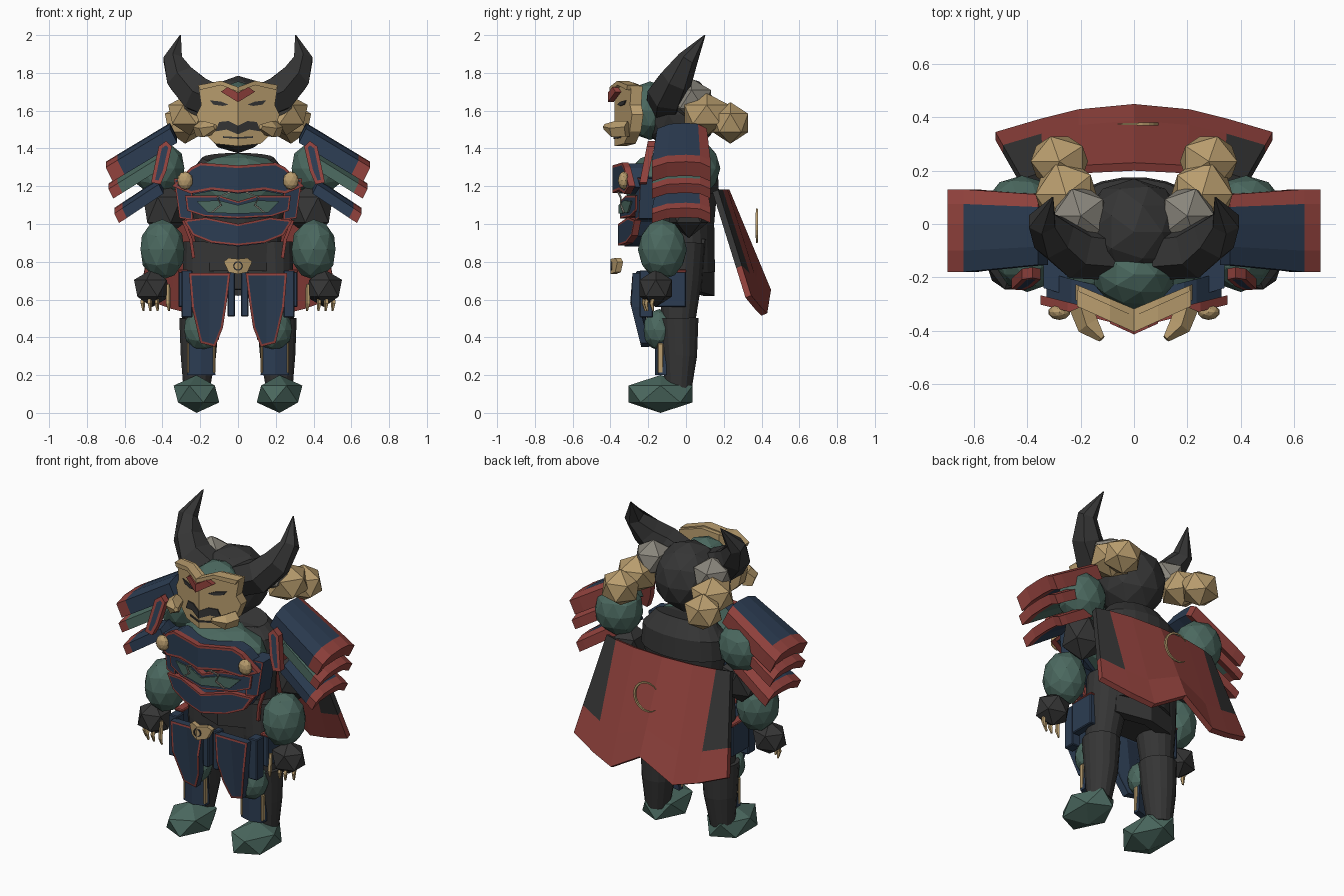
import bpy, bmesh, math
from mathutils import Vector, Matrix

if "Cube" in bpy.data.objects:
    bpy.data.objects.remove(bpy.data.objects["Cube"], do_unlink=True)


def material(name, rgb):
    m = bpy.data.materials.new(name)
    m.use_nodes = True
    m.diffuse_color = (*rgb, 1)
    node = next(n for n in m.node_tree.nodes if n.type == 'BSDF_PRINCIPLED')
    node.inputs["Base Color"].default_value = (*rgb, 1)
    node.inputs["Roughness"].default_value = 0.9
    return m


BLUE = material("navy blue", (.025, .046, .085))
RED = material("brick red", (.29, .055, .047))
GREEN = material("sage green", (.07, .14, .115))
DARK = material("charcoal", (.036, .036, .036))
TAN = material("tan", (.48, .335, .155))
GREY = material("warm grey", (.25, .235, .2))


def finish(bm, name, mats, mirror=False):
    bmesh.ops.recalc_face_normals(bm, faces=bm.faces)
    me = bpy.data.meshes.new(name)
    bm.to_mesh(me)
    bm.free()
    for m in mats:
        me.materials.append(m)
    ob = bpy.data.objects.new(name, me)
    bpy.context.collection.objects.link(ob)
    if mirror:
        ob.modifiers.new("Mirror", 'MIRROR').use_mirror_merge = False


def ball(name, centre, size, mat, detail=2, mirror=True):
    bm = bmesh.new()
    mx = Matrix.Translation(centre) @ Matrix.Diagonal((*size, 1))
    bmesh.ops.create_icosphere(bm, subdivisions=detail, radius=1, matrix=mx)
    finish(bm, name, [mat], mirror)


def block(name, centre, size, mat, mirror=True):
    bm = bmesh.new()
    bmesh.ops.create_cube(bm, size=1, matrix=Matrix.Translation(centre) @ Matrix.Diagonal((*size, 1)))
    bmesh.ops.bevel(bm, geom=bm.edges[:], offset=.005, segments=1, affect='EDGES')
    finish(bm, name, [mat], mirror)


def tube(name, path, radii, sides, mat, mirror=True, squash=1):
    """Loft rings along a path; squash flattens the rings front to back."""
    bm = bmesh.new()
    pts = [Vector(p) for p in path]
    rings = []
    for i, p in enumerate(pts):
        t = (pts[min(i + 1, len(pts) - 1)] - pts[max(i - 1, 0)]).normalized()
        a = t.cross(Vector((0, 1, 0))).normalized()
        b = t.cross(a)
        ring = []
        for k in range(sides):
            ang = math.tau * (k + .5) / sides
            ring.append(bm.verts.new(p + radii[i] * (a * math.cos(ang) + b * math.sin(ang) * squash)))
        rings.append(ring)
    for r, q in zip(rings, rings[1:]):
        for k in range(sides):
            n = (k + 1) % sides
            bm.faces.new((r[k], r[n], q[n], q[k]))
    bm.faces.new(rings[0])
    bm.faces.new(rings[-1])
    finish(bm, name, [mat], mirror)


def thicken(bm, offset):
    out = bmesh.ops.extrude_face_region(bm, geom=bm.faces[:])
    bmesh.ops.translate(bm, vec=offset, verts=[v for v in out["geom"] if isinstance(v, bmesh.types.BMVert)])


def panel(name, outline, depth, thick, mats, border=0, cuts=(), mirror=False, wall=0):
    """Upright plate from an x,z outline, with a border strip, bent by depth(x, z)."""
    bm = bmesh.new()
    face = bm.faces.new([bm.verts.new((x, 0, z)) for x, z in outline])
    bm.normal_update()
    if border:
        rim = bmesh.ops.inset_region(bm, faces=[face], thickness=border, use_boundary=True, use_even_offset=True)
        for f in rim["faces"]:
            f.material_index = 1
    for x in cuts:
        bmesh.ops.bisect_plane(bm, geom=bm.verts[:] + bm.edges[:] + bm.faces[:],
                               plane_co=(x, 0, 0), plane_no=(1, 0, 0))
    for v in bm.verts:
        v.co.y = depth(v.co.x, v.co.z)
    front = set(bm.faces)
    thicken(bm, (0, thick, 0))
    for f in bm.faces:
        if f not in front:
            f.material_index = wall
    finish(bm, name, mats, mirror)


def sheet(name, rows, offset, mats, rule, mirror=False):
    """Grid of quads thickened by an offset; rule(row, column) picks the material."""
    bm = bmesh.new()
    g = [[bm.verts.new(p) for p in row] for row in rows]
    for i in range(len(g) - 1):
        for j in range(len(g[0]) - 1):
            f = bm.faces.new((g[i][j], g[i][j + 1], g[i + 1][j + 1], g[i + 1][j]))
            f.material_index = rule(i, j)
    thicken(bm, offset)
    finish(bm, name, mats, mirror)


def both(half):
    """Complete a right-hand outline with its mirror image."""
    return half + [(-x, z) for x, z in reversed(half) if x > 0]


def vee(front, slope):
    """Depth rule for a plate folded along its centre line."""
    return lambda x, z: front + slope * abs(x)


# Legs and feet
tube("thighs", [(.17, -.02, .9), (.18, -.03, .7), (.2, -.04, .48)], [.12, .115, .09], 16, DARK)
tube("shins", [(.205, -.04, .5), (.21, -.035, .3), (.22, -.04, .12)], [.108, .095, .07], 16, DARK)
ball("feet", (.22, -.135, .1), (.135, .2, .1), GREEN, 1)
ball("knees", (.19, -.14, .44), (.1, .09, .11), GREEN)
panel("shin_guards", [(.12, .2), (.13, .42), (.26, .42), (.27, .2)],
      lambda x, z: -.165 + .3 * abs(x - .195), .04, [BLUE], 0, (.195,), True)
for x in (.126, .264):
    block("shin_guard_edges", (x, -.135, .29), (.012, .03, .16), TAN)

# Torso, collar and tail of the coat
tube("torso", [(0, .02, .74), (0, .01, 1), (0, .01, 1.2), (0, .01, 1.28), (0, .01, 1.34)],
     [.225, .235, .265, .255, .19], 20, DARK, False, .6)
tube("collar", [(0, .02, 1.16), (0, .02, 1.27), (0, 0, 1.35)], [.27, .26, .19], 20, DARK, False, .58)
sheet("coat_tail", [[(-.2, .1, .92), (0, .15, .92), (.2, .1, .92)],
                    [(-.2, .08, .64), (0, .15, .62), (.2, .08, .64)]], (0, -.06, 0), [DARK], lambda i, j: 0)
block("hips", (0, -.03, .74), (.32, .2, .18), DARK, False)
ball("chest", (0, -.15, 1.2), (.29, .18, .175), GREEN, 2, False)

# Chest armour in overlapping tiers
UPPER = both([(0, 1.31), (.2, 1.325), (.25, 1.3), (.35, 1.2), (.25, 1.16), (.14, 1.18), (0, 1.165)])
MIDDLE = both([(0, 1.12), (.1, 1.15), (.28, 1.15), (.27, 1.07), (.18, 1.04), (0, 1.03)])
LOWER = both([(0, 1.0), (.17, 1.035), (.29, 1.02), (.24, .94), (.14, .9), (0, .885)])
for label, outline, front, slope, border in (("upper", UPPER, -.39, .25, .014), ("middle", MIDDLE, -.35, .3, .009),
                                             ("lower", LOWER, -.36, .3, .011)):
    panel(label + "_breastplate", outline, vee(front, slope), .035, [BLUE, RED], border, (0,), False, 1)
    panel(label + "_backing", [(x * .94, z - .004) for x, z in outline], vee(front + .035, slope), .09, [BLUE], 0, (0,))
panel("middle_inlay", both([(0, 1.055), (.16, 1.06), (.22, 1.12), (.1, 1.125), (0, 1.1)]),
      vee(-.358, .3), .009, [GREEN], 0, (0,))
ball("breast_studs", (.28, -.33, 1.23), (.042, .03, .048), TAN)
tube("chest_cords", [(.04, -.36, 1.17), (.11, -.345, 1.14), (.09, -.345, 1.1), (.14, -.33, 1.06)], [.006] * 4, 4, GREY)
panel("rib_guards", [(.24, 1.02), (.31, 1.03), (.34, 1.24), (.24, 1.25)],
      lambda x, z: -.27 + .3 * (x - .24), .12, [BLUE, RED], .008, (), True)
tube("waist_trim", [(.29, -.16, 1.02), (.25, -.15, .92), (.235, -.14, .82)], [.012] * 3, 4, RED)
panel("waist_plate", both([(0, .9), (.2, .9), (.2, .75), (0, .75)]), vee(-.2, .4), .08, [DARK], 0, (0,))
panel("collar_tabs", [(.35, 1.41), (.38, 1.44), (.42, 1.41), (.46, 1.22), (.41, 1.21), (.38, 1.28)],
      lambda x, z: -.25 + .2 * (z - 1.2), .04, [BLUE, RED], .018, (), True, 1)

# Belt buckle and hanging skirt plates
panel("buckle", both([(0, .815), (.05, .82), (.075, .8), (.05, .745), (0, .735)]), vee(-.4, .5), .03, [TAN], 0, (0,))
tube("buckle_ring", [(.022 * math.cos(a), -.395, .778 + .022 * math.sin(a))
                     for a in [math.tau * k / 12 for k in range(13)]], [.005] * 13, 4, DARK, False)
panel("front_tassets", [(.04, .74), (.26, .74), (.245, .56), (.2, .37), (.12, .35), (.08, .45), (.06, .58)],
      lambda x, z: -.3 + .25 * abs(z - .6) * (1 if z < .6 else .5), .045, [BLUE, RED], .012, (.15,), True)
block("inner_straps", (.035, -.24, .63), (.04, .05, .24), BLUE)
block("outer_straps", (.27, -.21, .63), (.06, .07, .25), BLUE)
block("hip_plates", (.29, -.08, .655), (.05, .16, .19), BLUE)
block("hip_plate_trim", (.29, -.08, .75), (.056, .166, .016), RED)

# Arms, hands and claws
ball("shoulders", (.42, .05, 1.295), (.143, .132, .15), GREEN)
ball("upper_arms", (.39, .015, 1.075), (.125, .12, .15), DARK, 1)
ball("forearms", (.4, -.125, .865), (.122, .13, .16), GREEN)
ball("hands", (.455, -.16, .66), (.107, .1, .1), DARK, 1)
for x, y in ((.43, -.2), (.468, -.2), (.505, -.17), (.37, -.21)):
    tube("claws", [(x, y, .68 if x < .4 else .62), (x, y - .012, .58), (x - .004, y - .004, .54)],
         [.011, .013, .006], 5, TAN)

# Layered shoulder guards
COLUMNS = ((-.18, .03), (-.1, .005), (0, 0), (.075, .005), (.13, .03))
for label, (x0, z0), (x1, z1), thick, mat in (("top", (.36, 1.535), (.7, 1.33), .075, BLUE),
                                              ("middle", (.42, 1.38), (.685, 1.215), .05, GREEN),
                                              ("bottom", (.42, 1.24), (.655, 1.085), .05, BLUE)):
    rows = []
    for t, wide in ((0, .85), (.82, 1), (1, 1)):
        rows.append([(x0 + (x1 - x0) * t, y * wide, z0 + (z1 - z0) * t - drop) for y, drop in COLUMNS])
    sheet(label + "_shoulder_guards", rows, (-.5 * thick, 0, -thick), [mat, RED],
          lambda i, j: int(i == 1 or j == 3), True)

# Cape with dark side strips
TOP = ((0, .2, 1.17), (.2, .19, 1.17), (.34, .165, 1.17), (.42, .14, 1.17))
LOW = ((0, .42, .64), (.21, .4, .515), (.35, .365, .55), (.52, .315, .61))
rows = []
for t in (0, .72, 1):
    half = [Vector(a).lerp(Vector(b), t) for a, b in zip(TOP, LOW)]
    rows.append([Vector((-p.x, p.y, p.z)) for p in half[:0:-1]] + half)
sheet("cape", rows, (0, .03, .012), [RED, DARK], lambda i, j: int(i == 0 and j in (0, 5)))
arc = [math.radians(-130 + 265 * k / 16) for k in range(17)]
tube("cape_crescent", [(.085 * math.cos(a), .375, .99 + .088 * math.sin(a)) for a in arc],
     [.003 + .006 * math.sin(math.pi * k / 16) for k in range(17)], 4, TAN, False)

# Head, horns and hair
ball("head", (0, -.03, 1.58), (.2, .2, .205), DARK, 2, False)
ball("face", (0, -.19, 1.6), (.155, .13, .155), GREEN, 2, False)
tube("horns", [(.1, -.11, 1.64), (.22, -.1, 1.69), (.3, -.05, 1.77), (.345, .01, 1.87), (.305, .1, 2)],
     [.1, .106, .088, .056, .003], 6, DARK)
ball("hair_roots", (.2, .03, 1.66), (.115, .12, .11), GREY, 1)
ball("hair_locks", (.255, .11, 1.58), (.128, .14, .112), TAN, 1)
ball("hair_ends", (.28, .235, 1.535), (.12, .11, .11), TAN, 1)

# Mask and its painted features
MASK = -.378, .42
PAINT = vee(MASK[0] - .007, MASK[1])
panel("mask", both([(0, 1.72), (.09, 1.75), (.21, 1.73), (.195, 1.63), (.22, 1.58), (.19, 1.49), (.12, 1.425), (0, 1.412)]),
      vee(*MASK), .06, [TAN], 0, (0,))
panel("brow_ridge", both([(0, 1.7), (.09, 1.735), (.2, 1.71), (.213, 1.735), (.09, 1.758), (0, 1.725)]),
      vee(-.405, .45), .06, [TAN], 0, (0,))
panel("brow_mark", both([(0, 1.695), (.055, 1.725), (.09, 1.7), (0, 1.645)]),
      vee(-.414, .45), .03, [RED], 0, (0,))
panel("eyes", [(.05, 1.632), (.09, 1.648), (.15, 1.655), (.13, 1.632), (.08, 1.625)], PAINT, .009, [DARK], 0, (), True)
panel("moustache", both([(0, 1.52), (.05, 1.545), (.1, 1.54), (.12, 1.49), (.06, 1.5), (0, 1.475)]),
      PAINT, .009, [DARK], 0, (0,))
panel("mouth", both([(0, 1.46), (.08, 1.465), (.08, 1.456), (0, 1.451)]), PAINT, .009, [DARK], 0, (0,))
tube("cheek_tusks", [(.2, -.31, 1.5), (.17, -.38, 1.5), (.12, -.43, 1.515)], [.045, .045, .015], 5, TAN)
